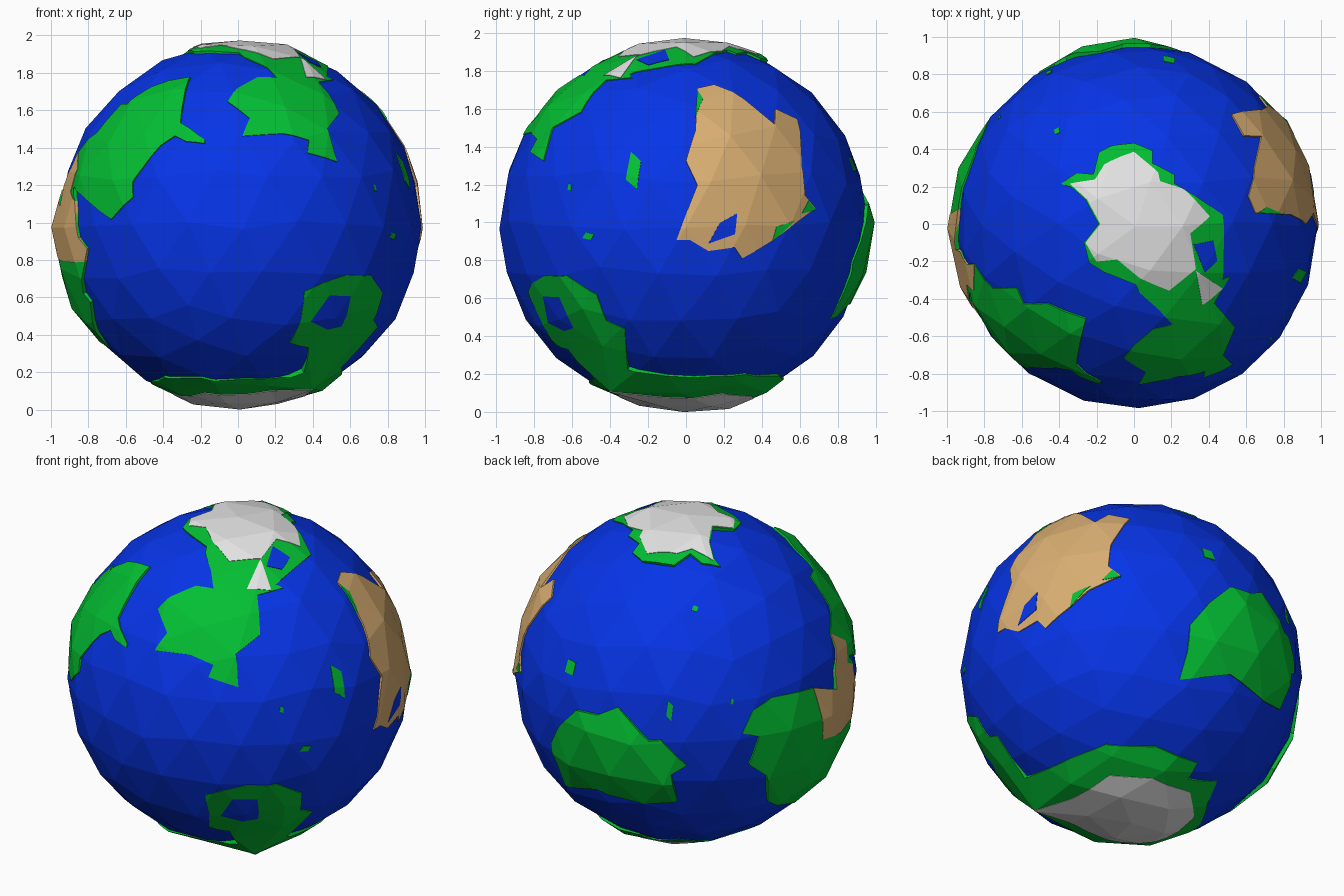
import bpy
import bmesh
import random
from math import cos, radians, sin, sqrt
from mathutils import Vector

random.seed(4)
SKETCH = 0.985
WATER_LEVEL = 0.973
parts = []
pending = []

if "Cube" in bpy.data.objects:
    bpy.data.objects.remove(bpy.data.objects["Cube"], do_unlink=True)


def material(name, color):
    mat = bpy.data.materials.new(name)
    mat.use_nodes = True
    mat.diffuse_color = (*color, 1)
    mat.node_tree.nodes["Principled BSDF"].inputs["Base Color"].default_value = (*color, 1)
    return mat


water = material("ocean blue", (0.002, 0.036, 0.84))
grass = material("land green", (0.001, 0.52, 0.033))
sand = material("desert tan", (0.7, 0.43, 0.17))
snow = material("ice white", (0.78, 0.78, 0.78))


def add_object(name, bm, mat=None):
    mesh = bpy.data.meshes.new(name)
    bm.to_mesh(mesh)
    bm.free()
    obj = bpy.data.objects.new(name, mesh)
    bpy.context.collection.objects.link(obj)
    if mat:
        mesh.materials.append(mat)
        parts.append(obj)
    return obj


# Faceted ocean ball, slightly irregular and a little off centre
bm = bmesh.new()
bmesh.ops.create_icosphere(bm, subdivisions=3, radius=1)
for v in bm.verts:
    if abs(v.co.z) < 0.9:
        v.co += Vector([random.uniform(-1, 1) for axis in range(3)]) * 0.025
    v.co = v.co.normalized() * WATER_LEVEL + Vector((0.01, -0.012, 0))
ocean = add_object("ocean", bm, water)

# Crust that all land is cut from: just above the water until raised by land
crust_points = [v.co * 1.004 for v in ocean.data.vertices]

# Viewing frames (azimuth, elevation) in which the coastlines are sketched
FRONT, EAST, WEST = (0, 0), (90, 0), (270, 0)
NORTH, SOUTH = (0, 90), (0, -90)
FRONT_EAST, BACK_WEST = (37, 26), (217, 26)


def frame_axes(frame):
    az, el = (radians(a) for a in frame)
    right = Vector((cos(az), sin(az), 0))
    toward = Vector((cos(el) * sin(az), -cos(el) * cos(az), sin(el)))
    return right, toward.cross(right), toward


def on_ball(frame, u, v):
    """Direction of a sketched point, given in hundredths of a unit."""
    right, up, toward = frame_axes(frame)
    u, v = u / 100, v / 100
    w = sqrt(max(SKETCH ** 2 - u * u - v * v, 0.005))
    return (right * u + up * v + toward * w).normalized()


def inside(outline, u, v):
    odd = False
    for i, (u1, v1) in enumerate(outline):
        u0, v0 = outline[i - 1]
        if (v0 > v) != (v1 > v) and u < u0 + (v - v0) * (u1 - u0) / (v1 - v0):
            odd = not odd
    return odd


def patch(name, mat, frame, outline, layer=0):
    """Raise the crust inside the outline and queue the piece for cutting."""
    right, up, toward = frame_axes(frame)
    for i, p in enumerate(crust_points):
        flat = p.normalized() * SKETCH * 100
        if mat != water and flat.dot(toward) > 0 and inside(outline, flat.dot(right), flat.dot(up)):
            crust_points[i] = p.normalized() * random.uniform(0.982, 0.997)
    pending.append((name, mat, frame, outline, layer))


def cut_patch(name, mat, frame, outline, layer):
    """Cut a piece of crust with a cone through the outline."""
    rays = [on_ball(frame, u, v) for u, v in outline]
    axis = sum(rays, Vector()).normalized()
    bm = bmesh.new()
    apex = bm.verts.new((0, 0, 0))
    rim = [bm.verts.new(r * (2 / max(r.dot(axis), 0.1))) for r in rays]
    for i, vert in enumerate(rim):
        bm.faces.new((apex, rim[i - 1], vert))
    cap = bm.faces.new(rim)
    bmesh.ops.triangulate(bm, faces=[cap])
    bmesh.ops.recalc_face_normals(bm, faces=bm.faces)
    cutter = add_object("cutter", bm)
    cutter.hide_render = True

    bm = bmesh.new()
    bm.from_mesh(ocean.data)
    for v, p in zip(bm.verts, crust_points):
        v.co = p * (1 + layer * 0.003)
    crust = add_object("crust", bm)
    cut = crust.modifiers.new("cut", "BOOLEAN")
    cut.operation, cut.solver, cut.object = "INTERSECT", "EXACT", cutter
    bm = bmesh.new()
    bm.from_object(crust, bpy.context.evaluated_depsgraph_get())
    for helper in (crust, cutter):
        bpy.data.objects.remove(helper, do_unlink=True)

    # Keep the outer shell and drop a short shore down from its rim
    core = [v for v in bm.verts if v.co.length < 0.6]
    bmesh.ops.delete(bm, geom=core, context="VERTS")
    edges = [e for e in bm.edges if e.is_boundary]
    shore = bmesh.ops.extrude_edge_only(bm, edges=edges)["geom"]
    for v in shore:
        if isinstance(v, bmesh.types.BMVert):
            v.co *= 0.97
    for f in bm.faces:
        f.material_index = 0
        f.smooth = False
    add_object(name, bm, mat)


def island(name, frame, u, v, width, height):
    patch(name, grass, frame, [(u - width, v - height / 2), (u + width / 2, v - height),
                               (u + width, v + height / 2), (u - width / 3, v + height)])


# North polar land, its southern continent and the ice on top
patch("north_shore", grass, NORTH, [
    (-40, 22), (-31, 28), (-22, 27), (-19, 39), (-12, 42), (0, 44), (10, 40), (10, 33),
    (22, 27), (22, 22), (48, 5), (48, -30), (30, -42), (10, -36), (-16, -26), (-24, -21),
    (-27, -10), (-19, 0), (-26, 13), (-34, 20)])
patch("north_continent", grass, FRONT_EAST, [
    (-50, 12), (-43, 22), (-48, 36), (-40, 43), (-26, 49), (-16, 47), (-17, 57), (-20, 68),
    (-16, 81), (-1, 88), (28, 85), (40, 68), (25, 58), (17, 51), (24, 47), (9, 43),
    (10, 20), (-4, 9), (-3, -10), (-20, -4), (-17, 3), (-30, 9)])
patch("north_ice", snow, NORTH, [
    (-35, 22), (-21, 24), (-16, 32), (0, 39), (13, 28), (14, 23), (27, 19), (41, 4),
    (30, -5), (33, -24), (19, -36), (3, -29), (-9, -19), (-20, -20), (-26, -10),
    (-18, 0), (-25, 13)], 1)
patch("ice_floe", snow, NORTH, [(33, -25), (48, -35), (37, -44)], 1)
patch("north_lake", water, NORTH, [(32, -11), (43, -9), (45, -20), (38, -26)], 1)

# West continent: front lobe, side lobe and desert
patch("west_front", grass, FRONT, [
    (-26, 80), (-47, 75), (-58, 67), (-77, 44), (-89, 21), (-69, 3), (-57, 15), (-57, 23),
    (-42, 43), (-34, 48), (-28, 45), (-18, 44), (-18, 46), (-31, 55), (-30, 64)])
patch("west_side", grass, WEST, [
    (59, 62), (35, 66), (35, 50), (22, 40), (22, 31), (15, 21), (14, 10), (-8, 19),
    (-38, 22), (-50, 17), (-57, 4), (-48, 0), (-52, -18), (-41, -27), (-31, -49),
    (14, -67), (22, -59), (39, -42), (37, -37), (49, -20), (53, -13), (46, -7),
    (42, 13), (37, 20), (60, 30), (70, 60)])
patch("west_desert", sand, WEST, [
    (22, 40), (22, 31), (15, 21), (14, 10), (-8, 19), (-3, -15), (22, -20), (49, -20),
    (53, -13), (46, -7), (42, 13), (33, 18), (36, 30)], 1)

# East desert with its lake and green fringes
patch("east_desert", sand, EAST, [
    (6, 73), (15, 75), (31, 67), (47, 53), (48, 62), (60, 57), (62, 32), (64, 16),
    (70, 9), (57, 0), (47, -8), (30, -18), (26, -12), (12, -14), (2, -8), (-5, -8),
    (2, 11), (6, 21), (0, 34), (5, 50)], 1)
patch("desert_lake", water, EAST, [(27, 6), (18, 1), (12, -10), (26, -5)], 2)
patch("desert_south_fringe", grass, EAST, [(46, -9), (48, -1), (57, 2)], 2)
patch("desert_east_fringe", grass, EAST, [(62, 6), (66, 13), (70, 8)], 2)
patch("desert_north_fringe", grass, EAST, [(6, 72), (5, 57), (9, 67)], 2)

# Back continent
patch("back_continent", grass, BACK_WEST, [
    (-81, -41), (-76, -31), (-66, -22), (-54, -25), (-43, -21), (-25, -41), (-18, -41),
    (-3, -56), (-12, -60), (-8, -76), (-26, -77), (-55, -68), (-72, -65), (-77, -54)])

# South polar land, its front peninsula and ice cap
patch("south_shore", grass, SOUTH, [
    (55, -8), (48, -32), (25, -50), (-4, -53), (-5, -43), (-26, -45), (-32, -28),
    (-47, -5), (-47, 12), (-40, 35), (-20, 50), (5, 52), (28, 48), (40, 50), (55, 30)])
patch("south_peninsula", grass, FRONT, [
    (28, -64), (34, -51), (36, -36), (46, -31), (58, -27), (71, -27), (78, -37),
    (73, -51), (75, -55), (56, -75), (45, -83), (30, -86), (35, -77), (38, -66)])
patch("south_ice", snow, SOUTH, [
    (38, 38), (36, 12), (35, -20), (15, -35), (-12, -36), (-33, -15), (-35, 12),
    (-18, 34), (10, 36)], 1)

# Small islands
island("east_island", EAST, -28, 29, 4, 10)
island("southeast_island", EAST, -52, -6, 3, 2)
island("east_islet", EAST, -62, 20, 1, 2)
island("northeast_island", BACK_WEST, -70, 3, 3, 5)
island("back_island", BACK_WEST, -13, -24, 2, 6)
island("back_islet", BACK_WEST, 24, -19, 1, 2)
island("north_islet", BACK_WEST, 3, 36, 2, 2)

# Sharp peak at the foot of the southern peninsula
peak = Vector((0.4, -0.4, -0.88))
nearest = min(range(len(crust_points)), key=lambda i: (crust_points[i] - peak).length)
crust_points[nearest] = peak

for piece in pending:
    cut_patch(*piece)

# Stand the globe on the ground
lowest = min(v.co.z for obj in parts for v in obj.data.vertices)
for obj in parts:
    obj.location.z = -lowest
